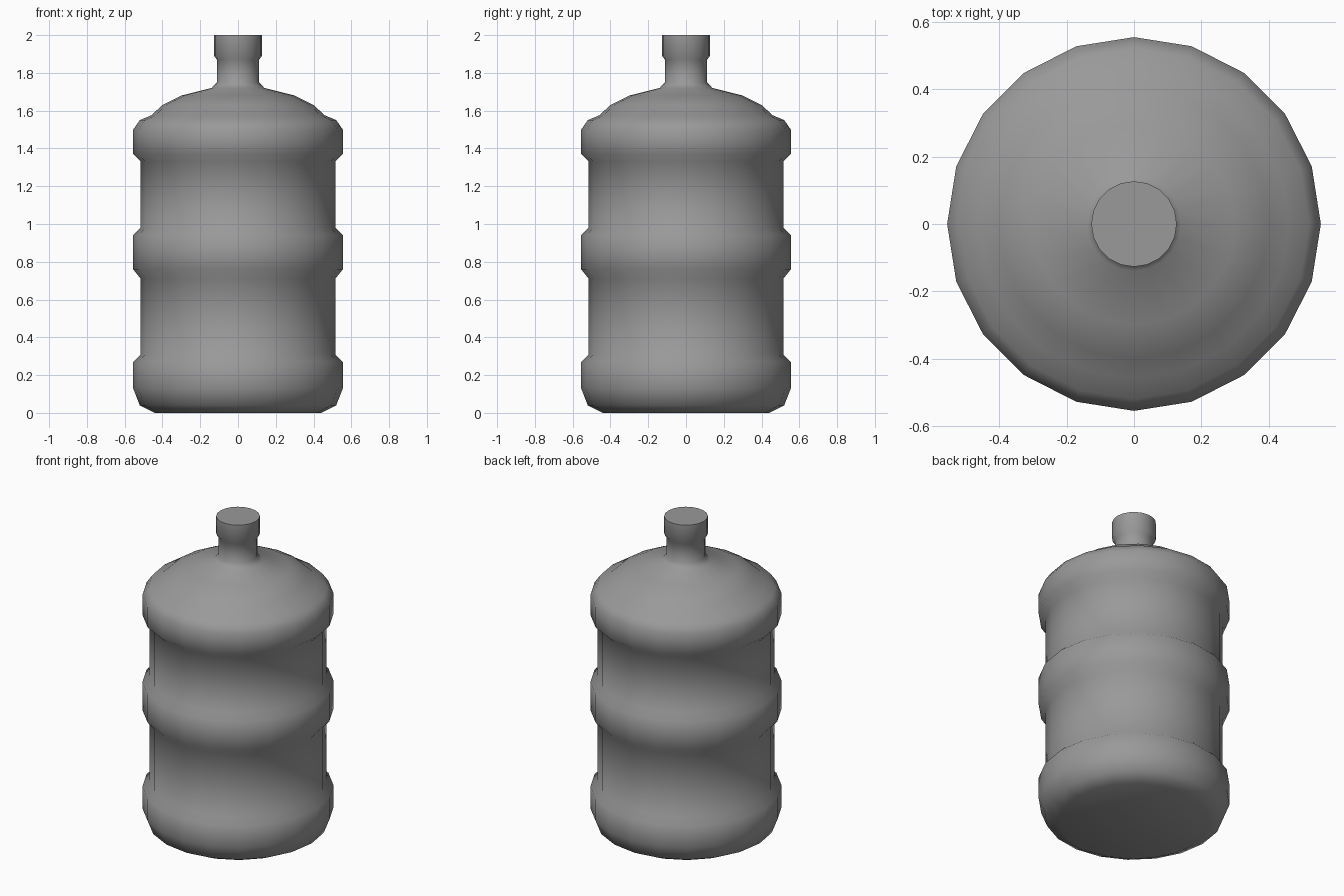
import bpy
import bmesh
import math

default = bpy.data.objects.get("Cube")
if default:
    bpy.data.objects.remove(default, do_unlink=True)

SIDES = 20
BODY, RIB = 0.515, 0.555

plastic = bpy.data.materials.new("grey_plastic")
plastic.use_nodes = True
grey = (0.32, 0.32, 0.32, 1)
plastic.diffuse_color = grey
plastic.node_tree.nodes["Principled BSDF"].inputs["Base Color"].default_value = grey


def lathe(name, profile, smooth_angle):
    """Revolve (radius, height) points, bottom to top, and cap both ends."""
    bm = bmesh.new()
    rings = []
    for r, z in profile:
        angles = [math.tau * i / SIDES for i in range(SIDES)]
        rings.append([bm.verts.new((r * math.cos(a), r * math.sin(a), z)) for a in angles])
    for low, high in zip(rings, rings[1:]):
        for i in range(SIDES):
            j = (i + 1) % SIDES
            bm.faces.new((low[i], low[j], high[j], high[i]))
    bm.faces.new(rings[0][::-1])
    bm.faces.new(rings[-1])
    mesh = bpy.data.meshes.new(name)
    bm.to_mesh(mesh)
    bm.free()
    mesh.materials.append(plastic)
    obj = bpy.data.objects.new(name, mesh)
    bpy.context.collection.objects.link(obj)
    bpy.ops.object.select_all(action="DESELECT")
    obj.select_set(True)
    bpy.context.view_layer.objects.active = obj
    bpy.ops.object.shade_smooth_by_angle(angle=math.radians(smooth_angle))
    return obj


# Rounded base and bottom rib
base = [(0.44, 0.0), (0.52, 0.04), (RIB, 0.13), (RIB, 0.27), (BODY, 0.31)]
# Middle rib
middle = [(BODY, 0.71), (RIB, 0.76), (RIB, 0.94), (BODY, 0.98)]
# Top rib and domed shoulder
shoulder = [(BODY, 1.33), (RIB, 1.37), (RIB, 1.50), (0.52, 1.55), (0.46, 1.575),
            (0.40, 1.63), (0.30, 1.68), (0.14, 1.72)]
# Neck with a thicker lip
neck = [(0.112, 1.75), (0.112, 1.87), (0.127, 1.89), (0.127, 2.0)]

lathe("water_bottle", base + middle + shoulder + neck, 60)
